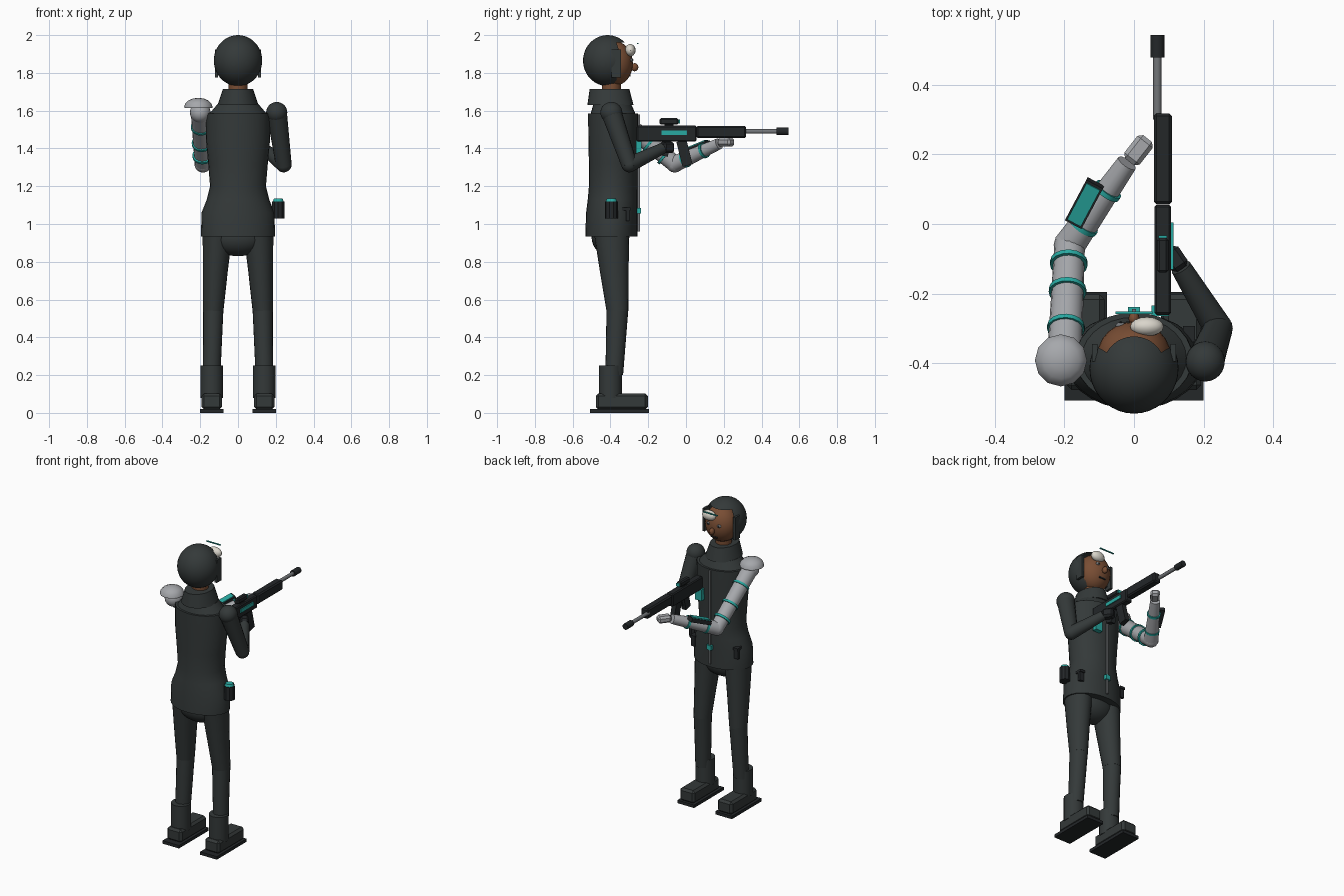
import bpy, bmesh, math
from mathutils import Vector, Matrix

if "Cube" in bpy.data.objects:
    bpy.data.objects.remove(bpy.data.objects["Cube"])

def mat(name, c):
    m = bpy.data.materials.new(name)
    m.diffuse_color = (*c, 1)
    m.use_nodes = True
    m.node_tree.nodes["Principled BSDF"].inputs["Base Color"].default_value = m.diffuse_color
    return m

SUIT = mat("charcoal_cloth", (0.034, 0.041, 0.041))
GUN = mat("gun_black", (0.017, 0.020, 0.022))
GREY = mat("light_metal", (0.38, 0.39, 0.41))
STEEL = mat("mid_steel", (0.17, 0.18, 0.19))
TEAL = mat("teal_glow", (0.022, 0.40, 0.36))
SKIN = mat("brown_skin", (0.19, 0.075, 0.034))
WHITE = mat("off_white", (0.70, 0.67, 0.60))

def finish(name, bm, m, smooth=True):
    bmesh.ops.recalc_face_normals(bm, faces=bm.faces)
    me = bpy.data.meshes.new(name)
    bm.to_mesh(me)
    bm.free()
    me.materials.append(m)
    ob = bpy.data.objects.new(name, me)
    bpy.context.collection.objects.link(ob)
    if smooth:
        bpy.ops.object.select_all(action='DESELECT')
        ob.select_set(True)
        bpy.context.view_layer.objects.active = ob
        bpy.ops.object.shade_smooth_by_angle(angle=math.radians(35))
    return ob

def box(name, c, s, m, rot=None, bevel=0.0):
    bm = bmesh.new()
    bmesh.ops.create_cube(bm, size=1)
    bmesh.ops.scale(bm, vec=s, verts=bm.verts)
    if bevel:
        bmesh.ops.bevel(bm, geom=bm.edges[:], offset=bevel, segments=1, affect='EDGES')
    bm.transform(Matrix.Translation(c) @ (rot or Matrix()))
    return finish(name, bm, m, False)

def ball(name, c, r, m, seg=24, cut=None):
    bm = bmesh.new()
    bmesh.ops.create_uvsphere(bm, u_segments=seg, v_segments=seg * 2 // 3, radius=1)
    bm.transform(Matrix.Translation(c) @ Matrix.Diagonal((*r, 1)))
    if cut:
        bmesh.ops.delete(bm, geom=[f for f in bm.faces if cut(f.calc_center_median())], context='FACES')
    return finish(name, bm, m)

def tube(name, p, q, r0, r1, m, seg=16):
    p, q = Vector(p), Vector(q)
    d = q - p
    bm = bmesh.new()
    bmesh.ops.create_cone(bm, cap_ends=True, segments=seg, radius1=r0, radius2=r1, depth=d.length)
    bm.transform(Matrix.Translation((p + q) / 2) @ d.to_track_quat('Z', 'Y').to_matrix().to_4x4())
    return finish(name, bm, m)

def ring(name, p, q, t, r, m, w=0.014):
    p, q = Vector(p), Vector(q)
    c, d = p.lerp(q, t), (q - p).normalized() * w / 2
    return tube(name, c - d, c + d, r, r, m)

def loft(name, rows, m, seg=28):
    """rows of (z, cx, cy, rx, ry), stacked ellipses"""
    bm = bmesh.new()
    loops = [[bm.verts.new((cx + rx * math.cos(2 * math.pi * i / seg), cy + ry * math.sin(2 * math.pi * i / seg), z))
              for i in range(seg)] for z, cx, cy, rx, ry in rows]
    for a, b in zip(loops, loops[1:]):
        for i in range(seg):
            bm.faces.new((a[i], a[(i + 1) % seg], b[(i + 1) % seg], b[i]))
    bm.faces.new(loops[0][::-1])
    bm.faces.new(loops[-1])
    return finish(name, bm, m)

# Torso: coat, shoulder yoke, collar, pelvis
loft("coat", [(0.935, 0, -0.395, 0.196, 0.138), (1.06, 0, -0.393, 0.193, 0.136),
              (1.13, 0, -0.388, 0.165, 0.132), (1.2, 0, -0.386, 0.148, 0.128),
              (1.32, 0, -0.386, 0.158, 0.128), (1.45, 0, -0.386, 0.17, 0.131),
              (1.585, 0, -0.386, 0.168, 0.132)], SUIT)
loft("yoke", [(1.58, 0, -0.386, 0.155, 0.12), (1.635, 0, -0.39, 0.108, 0.1)], SUIT)
loft("collar", [(1.63, 0, -0.4, 0.108, 0.122), (1.715, 0, -0.405, 0.08, 0.105)], SUIT)
ball("pelvis", (0, -0.4, 0.93), (0.15, 0.1, 0.1), SUIT)
tube("neck", (0, -0.395, 1.66), (0, -0.395, 1.78), 0.05, 0.05, SKIN)
box("zip", (0, -0.25, 1.27), (0.012, 0.012, 0.62), STEEL)
box("buckle_light", (0, -0.25, 1.07), (0.035, 0.022, 0.03), TEAL)
box("chest_light", (0.075, -0.25, 1.405), (0.05, 0.03, 0.075), TEAL)

# Hood with a face opening, face features
ball("hood", (0, -0.415, 1.865), (0.128, 0.13, 0.135), SUIT, 36,
     lambda c: c.y > -0.365 and 1.765 < c.z < 1.965)
ball("face", (0, -0.378, 1.85), (0.105, 0.097, 0.118), SKIN)
ball("nose", (0, -0.272, 1.83), (0.016, 0.02, 0.022), SKIN, 12)
box("mouth", (0, -0.298, 1.785), (0.045, 0.009, 0.008), GUN)
for s in (-1, 1):
    ball("eye", (s * 0.038, -0.292, 1.868), (0.015, 0.01, 0.01), STEEL, 12)
    ball("pupil", (s * 0.038, -0.284, 1.868), (0.006, 0.005, 0.006), GUN, 8)
    box("cheek_guard", (s * 0.113, -0.37, 1.85), (0.016, 0.05, 0.15), SUIT)
ball("white_forelock", (0.037, -0.295, 1.92), (0.048, 0.028, 0.033), WHITE, 16)
box("brow_display", (0, -0.255, 1.955), (0.105, 0.008, 0.006), TEAL)

# Legs, boots and hip clips on both sides
for s in (-1, 1):
    loft("thigh", [(0.54, s * 0.131, -0.363, 0.054, 0.058), (0.75, s * 0.12, -0.38, 0.066, 0.076),
                   (0.97, s * 0.107, -0.395, 0.08, 0.095)], SUIT, 20)
    loft("shin", [(0.2, s * 0.14, -0.38, 0.047, 0.047), (0.4, s * 0.134, -0.37, 0.05, 0.053),
                  (0.55, s * 0.131, -0.363, 0.054, 0.058)], SUIT, 20)
    loft("boot_shaft", [(0.08, s * 0.139, -0.4, 0.06, 0.061), (0.25, s * 0.139, -0.4, 0.06, 0.061)], SUIT, 16)
    box("boot_foot", (s * 0.139, -0.34, 0.06), (0.108, 0.275, 0.085), SUIT, bevel=0.014)
    box("boot_sole", (s * 0.139, -0.352, 0.01), (0.122, 0.312, 0.02), GUN)
    box("hip_clip", (s * 0.158, -0.308, 1.05), (0.03, 0.018, 0.07), GUN)
    box("hip_clip_top", (s * 0.158, -0.316, 1.08), (0.034, 0.045, 0.016), GUN)

# Hip canister
tube("canister", (0.213, -0.395, 1.03), (0.213, -0.395, 1.12), 0.034, 0.034, GUN, 10)
tube("canister_cap", (0.213, -0.395, 1.12), (0.213, -0.395, 1.135), 0.03, 0.024, TEAL, 10)

# Cloth arm holding the grip
sh, el, wr = (0.205, -0.395, 1.59), (0.242, -0.3, 1.315), (0.135, -0.125, 1.4)
ball("cloth_shoulder", sh, (0.056, 0.058, 0.056), SUIT)
tube("cloth_upper_arm", sh, el, 0.054, 0.042, SUIT)
ball("cloth_elbow", el, (0.042,) * 3, SUIT, 16)
tube("cloth_forearm", el, wr, 0.042, 0.03, SUIT)
box("gloved_hand", (0.118, -0.1, 1.405), (0.055, 0.07, 0.06), GUN, Matrix.Rotation(0.6, 4, 'Z'), 0.012)

# Metal arm reaching to the handguard
sh, el, wr = (-0.2, -0.39, 1.59), (-0.185, -0.06, 1.318), (-0.02, 0.175, 1.425)
ball("metal_shoulder", sh, (0.055,) * 3, GREY, 16)
ball("shoulder_dome", (-0.21, -0.392, 1.62), (0.075, 0.075, 0.048), GREY, 12, lambda c: c.z < 1.62)
tube("shoulder_dome_base", (-0.21, -0.392, 1.615), (-0.21, -0.392, 1.621), 0.074, 0.074, GREY, 12)
tube("metal_upper_arm", sh, el, 0.05, 0.044, GREY)
ball("metal_elbow", el, (0.046,) * 3, GREY, 12)
tube("metal_forearm", el, wr, 0.045, 0.03, GREY)
for t in (0.28, 0.6, 0.84):
    ring("upper_arm_ring", sh, el, t, 0.054, TEAL)
for t in (0.24, 0.66):
    ring("forearm_ring", el, wr, t, 0.047 - 0.008 * t, TEAL)
turn = Matrix.Rotation(math.radians(-28), 4, 'Z') @ Matrix.Rotation(math.radians(20), 4, 'X')
box("wrist_computer", (-0.142, 0.06, 1.405), (0.054, 0.14, 0.026), GUN, turn)
box("wrist_screen", Vector((-0.142, 0.06, 1.405)) + turn.to_3x3() @ Vector((0, 0, 0.015)),
    (0.044, 0.125, 0.007), TEAL, turn)
box("metal_hand", (0.013, 0.212, 1.433), (0.056, 0.085, 0.045), GREY, Matrix.Rotation(math.radians(-38), 4, 'Z'), 0.012)

# Rifle
box("receiver", (0.083, -0.103, 1.478), (0.048, 0.316, 0.085), GUN, bevel=0.006)
box("handguard", (0.083, 0.187, 1.487), (0.052, 0.262, 0.065), GUN, bevel=0.008)
tube("barrel", (0.067, 0.3, 1.49), (0.067, 0.49, 1.49), 0.012, 0.012, STEEL, 12)
tube("muzzle", (0.067, 0.478, 1.49), (0.067, 0.543, 1.49), 0.02, 0.02, GUN, 12)
box("side_strip", (0.109, -0.063, 1.483), (0.008, 0.135, 0.024), TEAL)
box("scope_mount", (0.083, -0.09, 1.523), (0.02, 0.05, 0.02), GUN)
box("scope", (0.083, -0.09, 1.543), (0.033, 0.1, 0.034), GUN, bevel=0.007)
box("scope_light", (0.083, -0.037, 1.543), (0.024, 0.008, 0.02), TEAL)
box("magazine", (0.083, -0.008, 1.375), (0.032, 0.055, 0.135), GUN, Matrix.Rotation(math.radians(14), 4, 'X'))
box("pistol_grip", (0.083, -0.11, 1.405), (0.032, 0.05, 0.09), GUN, Matrix.Rotation(math.radians(-15), 4, 'X'))
